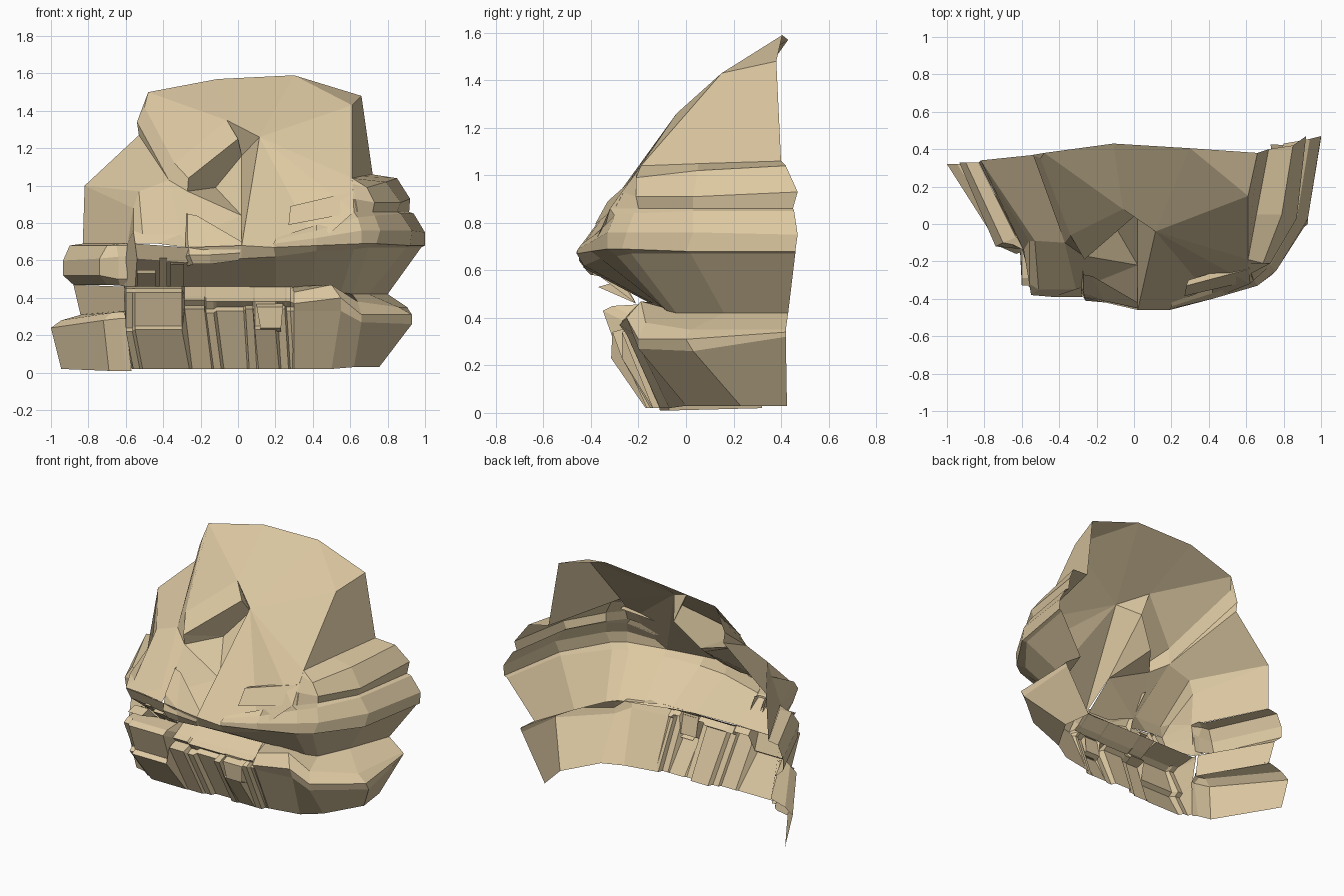
import bpy, bmesh
from mathutils import Vector

sand = bpy.data.materials.new("sandstone")
sand.diffuse_color = (0.72, 0.58, 0.36, 1)
INSIDE = Vector((0, 0.5, 0.55))


def shell(name, verts, faces):
    """Flat shaded open rock skin, normals pointing away from the hollow back."""
    bm = bmesh.new()
    vs = [bm.verts.new(v) for v in verts]
    for f in faces:
        bm.faces.new([vs[i] for i in f])
    bmesh.ops.remove_doubles(bm, verts=bm.verts, dist=0.001)
    bmesh.ops.triangulate(bm, faces=[f for f in bm.faces if len(f.verts) > 4])
    bmesh.ops.recalc_face_normals(bm, faces=bm.faces)
    out = sum(f.normal.dot(f.calc_center_median() - INSIDE) * f.calc_area() for f in bm.faces)
    if out < 0:
        bmesh.ops.reverse_faces(bm, faces=bm.faces)
    me = bpy.data.meshes.new(name)
    bm.to_mesh(me)
    bm.free()
    me.materials.append(sand)
    ob = bpy.data.objects.new(name, me)
    bpy.context.collection.objects.link(ob)
    return ob


def loft(name, rows):
    """Skin between rows that have equal point counts."""
    n = len(rows[0])
    faces = [(r * n + i, r * n + i + 1, (r + 1) * n + i + 1, (r + 1) * n + i)
             for r in range(len(rows) - 1) for i in range(n - 1)]
    return shell(name, [p for row in rows for p in row], faces)


# Upper dome with its right flank and the cut on its left
shell("upper_dome", [
    (-.06, .08, 1.35), (-.11, .43, 1.57), (.30, .405, 1.59), (.66, .38, 1.48),
    (.61, .15, 1.43), (.115, -.04, 1.26), (.61, -.19, 1.04), (.02, -.46, .68),
    (.42, -.40, .68), (.62, -.32, .86), (.72, .40, 1.06), (-.48, .38, 1.50),
    (.02, -.22, .84), (.02, .10, 1.16), (.19, -.46, .67)],
    [(11, 1, 0), (1, 2, 5, 0), (2, 4, 5), (2, 3, 4), (4, 6, 5), (5, 6, 9), (5, 9, 8),
     (5, 8, 14, 7), (3, 10, 6, 4), (0, 5, 13), (5, 7, 12, 13)])

# Leaning slab on the upper left, undercut at its front end
shell("upper_left_slab", [
    (-.48, .38, 1.50), (-.50, .35, 1.42), (-.34, -.06, 1.12), (-.265, -.19, 1.04),
    (0, .04, 1.25), (-.06, .08, 1.35), (-.54, .37, 1.34), (-.37, -.10, 1.03),
    (-.27, -.17, .97), (.02, .10, 1.16), (-.12, .02, .99), (-.53, .37, 1.27)],
    [(0, 1, 2, 5), (2, 3, 4, 5), (0, 6, 1), (1, 6, 7, 2), (2, 7, 8, 3), (3, 8, 10),
     (3, 10, 9, 4), (4, 9, 5), (6, 11, 7)])

# Recessed wall between slab and dome
shell("middle_wall", [
    (-.27, -.17, .97), (-.12, .02, .99), (.02, .10, 1.16), (.02, -.22, .84),
    (.02, -.42, .68), (-.12, -.40, .67), (-.28, -.34, .71)],
    [(0, 1, 3), (1, 2, 3), (0, 3, 6), (3, 4, 5, 6)])

# Left wall above and between its two blocks
shell("left_wall", [
    (-.82, .34, 1.0), (-.53, .37, 1.27), (-.37, -.10, 1.03), (-.56, -.09, .88),
    (-.59, -.14, .69), (-.83, .33, .69), (-.88, .33, .47), (-.61, -.10, .46),
    (-.84, .32, .30), (-.59, -.10, .30), (-.53, -.09, .97)],
    [(0, 3, 10), (0, 10, 2, 1), (0, 5, 4, 3), (6, 8, 9, 7)])
loft("left_middle_block", [
    [(-.83, .33, .69), (-.90, .33, .68), (-.935, .33, .60), (-.935, .33, .52), (-.88, .33, .47)],
    [(-.63, -.07, .69), (-.70, -.10, .68), (-.74, -.12, .61), (-.74, -.10, .52), (-.70, -.05, .47)],
    [(-.60, -.08, .69), (-.65, -.11, .68), (-.64, -.13, .62), (-.64, -.12, .50), (-.63, -.06, .465)],
    [(-.59, -.14, .69), (-.59, -.14, .68), (-.59, -.13, .62), (-.59, -.13, .50), (-.60, -.12, .46)]])
loft("left_base_block", [
    [(-.84, .32, .31), (-.945, .32, .28), (-1.0, .32, .24), (-.945, .32, .02)],
    [(-.62, -.09, .33), (-.68, -.11, .32), (-.72, -.12, .28), (-.69, -.07, .01)],
    [(-.60, -.10, .33), (-.645, -.13, .325), (-.63, -.16, .29), (-.60, -.09, .01)],
    [(-.60, -.12, .33), (-.61, -.13, .325), (-.60, -.15, .29), (-.57, -.11, .01)]])

# Sloping cheek above the left ledge
shell("left_cheek", [
    (-.56, -.09, .88), (-.53, -.09, .97), (-.37, -.10, 1.03), (-.27, -.17, .97),
    (-.28, -.34, .71), (-.31, -.35, .74), (-.51, -.35, .74), (-.56, -.32, .76),
    (-.59, -.14, .69), (-.28, -.39, .67), (-.43, -.39, .69), (-.55, -.38, .69)],
    [(0, 1, 6, 7), (1, 2, 5, 6), (2, 3, 4, 5), (0, 7, 8), (4, 9, 10, 5), (5, 10, 11, 6),
     (6, 11, 7), (7, 11, 8)])

# Hooked plate in the middle
loft("centre_plate", [
    [(-.28, -.22, .85), (-.28, -.34, .72), (-.28, -.37, .62), (-.27, -.34, .57)],
    [(-.27, -.27, .85), (-.27, -.37, .72), (-.26, -.41, .63), (-.24, -.39, .58)],
    [(-.22, -.28, .84), (-.16, -.41, .67), (-.15, -.42, .63), (-.15, -.40, .58)],
    [(.02, -.42, .70), (.02, -.45, .68), (.01, -.45, .64), (0, -.42, .60)]])

# Stacked ledges wrapping the right side
loft("right_upper_ledge", [
    [(.61, -.19, 1.04), (.612, -.21, 1.01), (.616, -.27, .93), (.62, -.32, .86)],
    [(.61, -.19, 1.04), (.69, -.21, .99), (.73, -.21, .91), (.72, -.20, .86)],
    [(.65, .05, 1.05), (.79, .05, 1.02), (.87, .03, .91), (.85, .03, .86)],
    [(.72, .40, 1.06), (.85, .42, 1.04), (.92, .47, .93), (.915, .45, .86)]])
loft("right_lower_ledge", [
    [(.20, -.42, .72), (.20, -.44, .71), (.19, -.455, .69), (.19, -.46, .67)],
    [(.42, -.34, .79), (.42, -.37, .76), (.42, -.40, .72), (.42, -.40, .68)],
    [(.62, -.32, .86), (.64, -.30, .83), (.66, -.33, .76), (.66, -.33, .69)],
    [(.72, -.20, .86), (.73, -.22, .84), (.76, -.25, .76), (.74, -.27, .69)],
    [(.85, .03, .86), (.87, .03, .85), (.93, .03, .76), (.92, .0, .68)],
    [(.915, .45, .86), (.94, .455, .85), (1.0, .47, .75), (1.0, .46, .68)]])
loft("dome_step", [
    [(.29, -.30, .89), (.62, -.20, .97)], [(.28, -.33, .89), (.62, -.24, .97)],
    [(.27, -.385, .79), (.64, -.30, .86)]])

# Undercut below the lip, left to right
lip = [(-.59, -.14, .69), (-.55, -.38, .69), (-.28, -.39, .67), (.02, -.46, .68), (.19, -.46, .67),
       (.42, -.40, .68), (.66, -.33, .69), (.74, -.27, .69), (.92, .0, .68), (1.0, .46, .68)]
under = [(-.60, -.13, .60), (-.54, -.34, .61), (-.28, -.36, .59), (.02, -.43, .61), (.20, -.43, .62),
         (.42, -.36, .65), (.62, -.29, .66), (.70, -.23, .67), (.90, .02, .67), (.98, .46, .67)]
throat = [(-.61, -.12, .46), (-.55, -.14, .46), (-.28, -.15, .46), (.03, -.14, .46), (.20, -.13, .45),
          (.38, -.10, .44), (.55, -.08, .43), (.61, -.04, .42), (.70, .16, .42), (.80, .43, .42)]
loft("undercut", [lip, under, throat])

# Small wedges hanging in the left of the undercut
for i, (x0, x1, top) in enumerate([(-.54, -.44, .55), (-.42, -.38, .63), (-.36, -.29, .60)]):
    tip = [(x, y, z) for x in (x0, x1) for y, z in ((-.30, top), (-.37, top - .02), (-.21, .46))]
    shell(f"undercut_wedge_{i + 1}", tip, [(0, 1, 2), (3, 4, 5), (0, 1, 4, 3), (1, 2, 5, 4)])

# Lower stepped columns: x range, ledge lip y and z, step z, step y, foot y
columns = [
    (-.60, -.565, -.33, .43, .24, -.27, -.14), (-.55, -.30, -.35, .43, .25, -.315, -.17),
    (-.285, -.18, -.27, .39, .36, -.31, -.165), (-.17, -.13, -.27, .38, .34, -.28, -.15),
    (-.115, .03, -.27, .38, .35, -.26, -.12), (.04, .08, -.27, .38, .36, -.31, -.15),
    (.09, .20, -.26, .38, .25, -.27, -.14), (.21, .25, -.26, .38, .36, -.27, -.14),
    (.26, .28, -.25, .38, .35, -.24, -.11)]
rows = [[(-.61, -.12, .46), (-.61, -.12, .44), (-.61, -.13, .41), (-.60, -.14, .29),
         (-.60, -.15, .27), (-.57, -.11, .02)]]
for x0, x1, ly, lz, sz, sy, foot in columns:
    for x in (x0, x1):
        rows.append([(x, -.14, .46), (x, ly + .04, lz + .02), (x, ly, lz), (x, max(ly, sy) + .03, sz),
                     (x, sy, sz - .02), (x + (.04 if x < -.1 else .02), foot, .02)])
rows.append([(.29, -.12, .46), (.30, -.23, .43), (.30, -.28, .37), (.30, -.26, .35),
             (.30, -.25, .33), (.29, -.11, .02)])
loft("base_columns", rows)
# Chip standing proud of the right columns
loft("base_chip", [[(x, -.25, .37), (x, -.30, .35), (x + s, -.29, .24), (x + s, -.24, .22)]
                   for x, s in ((.10, .02), (.19, .02), (.24, -.01))])

# Right base wrapping round to the back, with a beak at its side corner
loft("right_base", [
    [(.29, -.12, .46), (.50, -.08, .44), (.61, -.04, .42), (.70, .16, .42), (.80, .43, .42)],
    [(.30, -.23, .43), (.50, -.19, .47), (.64, -.17, .38), (.86, .02, .35), (.905, .42, .35)],
    [(.30, -.28, .37), (.55, -.25, .40), (.66, -.20, .31), (.93, .0, .31), (.91, .42, .34)],
    [(.30, -.25, .33), (.55, -.22, .33), (.66, -.20, .27), (.93, .03, .26), (.90, .42, .32)],
    [(.29, -.11, .02), (.50, -.07, .02), (.62, .0, .03), (.755, .23, .03), (.73, .425, .03)]])
